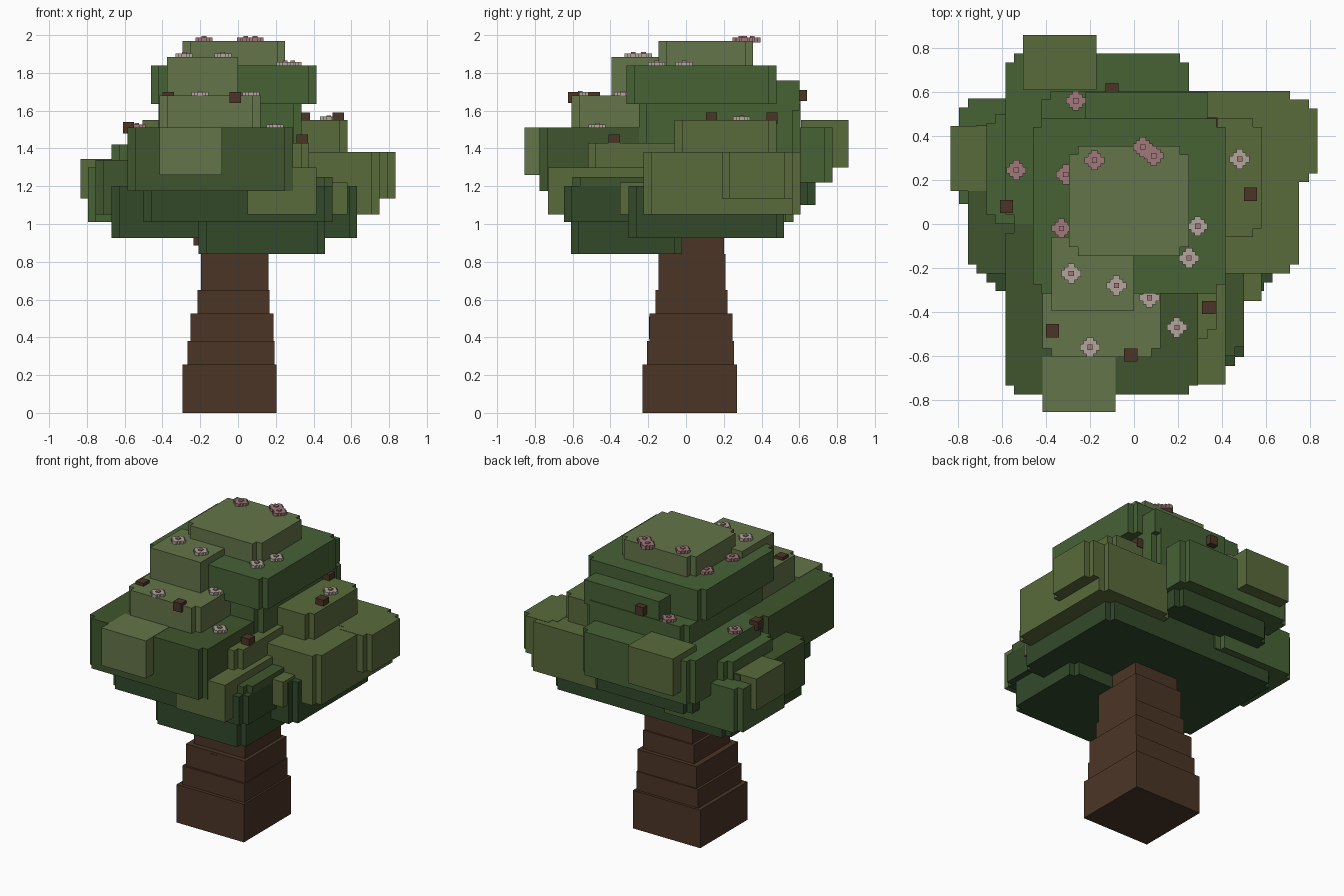
import bpy, bmesh

if "Cube" in bpy.data.objects:
    bpy.data.objects.remove(bpy.data.objects["Cube"])

def mat(name, r, g, b):
    m = bpy.data.materials.new(name)
    m.diffuse_color = (*[(v / 255) ** 2.2 for v in (r, g, b)], 1)
    m.use_nodes = True
    m.node_tree.nodes["Principled BSDF"].inputs["Base Color"].default_value = m.diffuse_color
    return m

BARK = mat("bark", 76, 56, 42)
DARK = mat("leaf_dark", 54, 75, 46)
DEEP = mat("leaf_deep", 66, 86, 50)
MID = mat("leaf_mid", 72, 98, 56)
OLIVE = mat("leaf_olive", 90, 106, 62)
LIGHT = mat("leaf_light", 99, 116, 75)
PINK = mat("petal_pink", 160, 120, 122)
PALE = mat("petal_pale", 178, 165, 155)

def prism(name, quarter, cx, cy, z0, z1, m):
    """Mirror a quarter outline into a closed one and extrude it."""
    back = quarter[::-1]
    pts = (quarter + [(-x, y) for x, y in back]
           + [(-x, -y) for x, y in quarter] + [(x, -y) for x, y in back])
    bm = bmesh.new()
    f = bm.faces.new([bm.verts.new((cx + x, cy + y, z0)) for x, y in pts])
    r = bmesh.ops.extrude_face_region(bm, geom=[f])
    for v in r["geom"]:
        if isinstance(v, bmesh.types.BMVert):
            v.co.z = z1
    bmesh.ops.recalc_face_normals(bm, faces=bm.faces[:])
    me = bpy.data.meshes.new(name)
    bm.to_mesh(me)
    bm.free()
    me.materials.append(m)
    bpy.context.collection.objects.link(bpy.data.objects.new(name, me))

def block(name, x0, x1, y0, y1, z0, z1, m, notch=0.0):
    """Box, optionally with notched upright corners."""
    a, b, n = (x1 - x0) / 2, (y1 - y0) / 2, notch
    quarter = [(a, b - n), (a - n, b - n), (a - n, b)] if n else [(a, b)]
    prism(name, quarter, (x0 + x1) / 2, (y0 + y1) / 2, z0, z1, m)

def cube(name, x, y, z, h, m):
    block(name, x - h, x + h, y - h, y + h, z - h, z + h, m)

# Trunk tiers, narrowing and leaning slightly upward
z = 0
for i, (w, top) in enumerate([(.25, .255), (.23, .38), (.22, .525),
                              (.19, .65), (.178, .84), (.165, 1.1)]):
    cx, cy = -.045 + .007 * i, .02 + .003 * i
    block(f"trunk_{i}", cx - w, cx + w, cy - w, cy + w, z, top, BARK)
    z = top
block("trunk_knot", -.075, -.005, -.196, -.15, .39, .51, BARK, .01)
cube("branch_stub", -.19, .06, .93, .045, BARK)

# Leaf masses: record each so flowers can find the surface
masses = []

def leaf(name, x0, x1, y0, y1, z0, z1, m, notch=.04):
    masses.append((x0, x1, y0, y1, z1))
    block("leaf_" + name, x0, x1, y0, y1, z0, z1, m, notch)

def side_leaf(name, side, lo, hi, reach, z0, z1, m, notch=.04):
    """Mass growing from the core to `reach`; tufts are only .25 deep."""
    tuft = "tuft" in name
    s = 1 if side in ("right", "back") else -1
    root = reach - .25 if tuft else (.2 if side in ("left", "right") else 0)
    a, b = sorted((s * root, s * reach))
    span = (a, b, lo, hi) if side in ("left", "right") else (lo, hi, a, b)
    leaf(side + "_" + name, *span, z0, z1, m, notch)

# Canopy base
leaf("base_front", -.21, .46, -.61, -.02, .84, 1.1, DARK)
leaf("base_wide", -.67, .63, -.305, .52, .925, 1.2, DARK)

# Front masses
side_leaf("skirt", "front", -.5, .5, .645, 1.01, 1.2, DARK)
side_leaf("main", "front", -.585, .29, .775, 1.175, 1.51, DEEP)
side_leaf("tuft", "front", -.415, -.085, .855, 1.26, 1.512, LIGHT, 0)
side_leaf("corner", "front", .05, .415, .73, 1.05, 1.3, OLIVE, 0)
side_leaf("corner_inner", "front", .1, .5, .6, 1.02, 1.25, DEEP)
side_leaf("corner_side", "front", .3, .58, .35, 1.05, 1.22, OLIVE, 0)
side_leaf("corner_top", "front", 0, .375, .52, 1.2, 1.43, OLIVE)
side_leaf("upper", "front", -.415, .12, .605, 1.4, 1.68, LIGHT)

# Left masses
side_leaf("low", "left", .05, .57, .795, 1.01, 1.3, MID)
side_leaf("main", "left", -.225, .45, .755, 1.05, 1.34, DEEP)
side_leaf("upper", "left", 0, .5, .67, 1.1, 1.42, MID)
side_leaf("tuft", "left", .15, .445, .835, 1.135, 1.345, OLIVE, 0)

# Right masses
side_leaf("main", "right", -.225, .605, .75, 1.05, 1.38, OLIVE)
side_leaf("tuft", "right", .19, .565, .835, 1.135, 1.382, OLIVE)
side_leaf("upper", "right", -.06, .48, .58, 1.3, 1.55, OLIVE)

# Back masses
side_leaf("skirt", "back", -.5, .22, .685, 1.1, 1.3, DARK)
side_leaf("main", "back", -.585, .25, .775, 1.22, 1.51, MID)
side_leaf("tuft", "back", -.505, -.17, .86, 1.3, 1.55, OLIVE, 0)
side_leaf("upper", "back", -.22, .335, .6, 1.6, 1.76, MID, 0)

# Core and crown
leaf("core", -.42, .335, -.25, .605, 1.3, 1.635, MID)
leaf("crown", -.46, .415, -.315, .48, 1.635, 1.84, MID)
leaf("crown_front", -.375, 0, -.395, -.06, 1.6, 1.885, LIGHT, 0)
leaf("crown_top", -.295, .25, -.145, .355, 1.8, 1.97, LIGHT)

# Flowers: stepped diamonds resting on the highest leaf below them
def flower(i, x, y, m):
    z = max(t for a, b, c, d, t in masses if a <= x <= b and c <= y <= d)
    s = .015
    quarter = [(3 * s, s), (2 * s, s), (2 * s, 2 * s), (s, 2 * s), (s, 3 * s)]
    prism(f"flower_petals_{i}", quarter, x, y, z - .01, z + .018, m)
    cube(f"flower_core_{i}", x, y, z + .013, .012, PINK)

pink = [(-.18, .29), (.04, .35), (.09, .31), (-.33, -.02), (-.31, .225),
        (-.535, .245), (-.265, .56)]
pale = [(-.285, -.225), (-.08, -.28), (.29, -.01), (.25, -.155),
        (-.2, -.56), (.07, -.335), (.195, -.47), (.48, .295)]
for i, p in enumerate(pink + pale):
    flower(i, *p, PINK if p in pink else PALE)

# Twig ends poking out of the leaves
for i, p in enumerate([(-.1, .61, 1.68), (-.37, -.485, 1.67), (-.58, .08, 1.51),
                       (.53, .135, 1.56), (.34, -.38, 1.445),
                       (-.015, -.595, 1.67), (.35, .455, 1.56)]):
    cube(f"twig_{i}", *p, .03, BARK)
